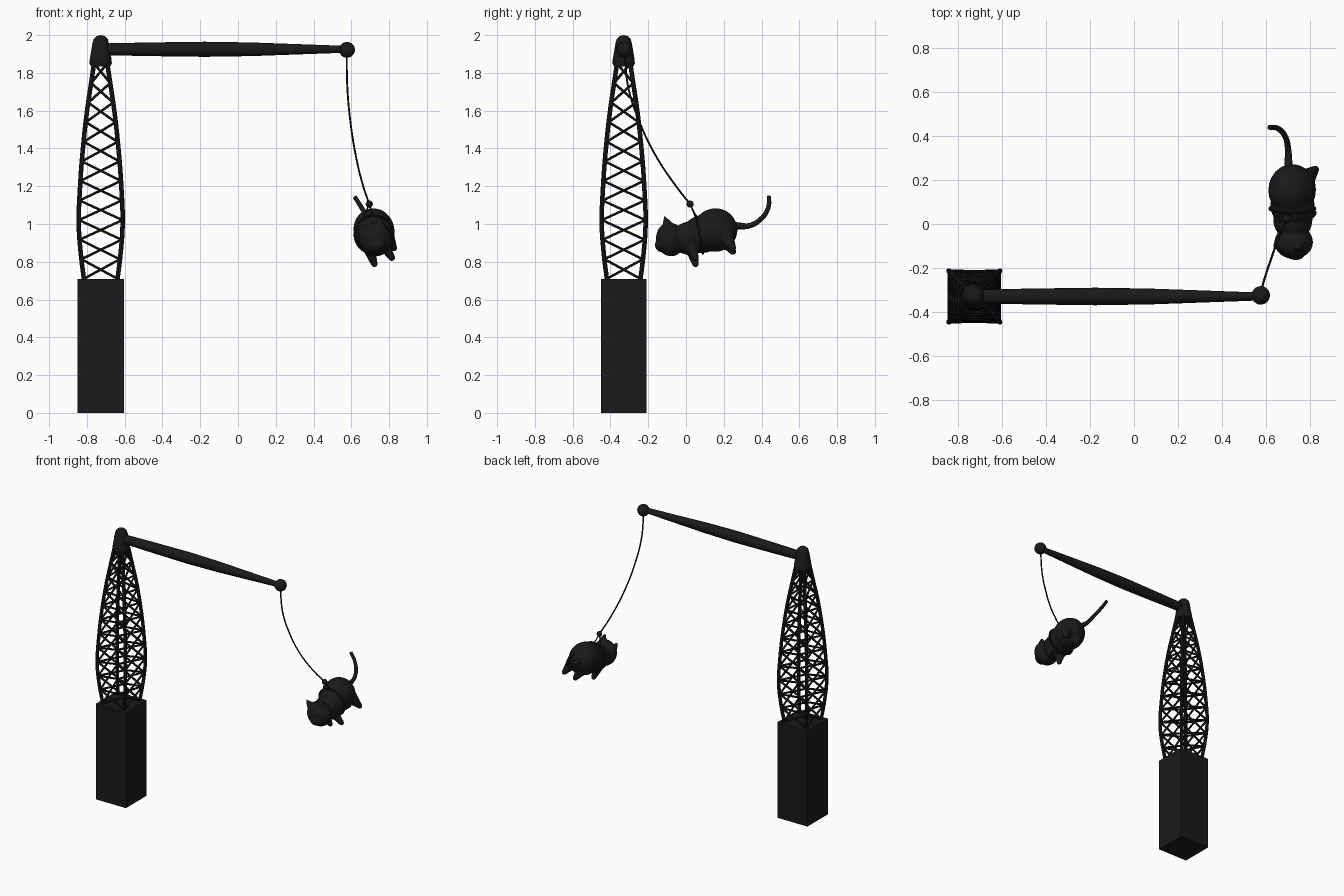
import bpy, bmesh, math
from mathutils import Vector, Matrix

if "Cube" in bpy.data.objects:
    bpy.data.objects.remove(bpy.data.objects["Cube"])

black = bpy.data.materials.new("black")
black.diffuse_color = (0.01, 0.01, 0.01, 1)
black.use_nodes = True
black.node_tree.nodes["Principled BSDF"].inputs["Base Color"].default_value = black.diffuse_color
CX, CY = -0.727, -0.33          # tower axis


def finish(ob, smooth=True):
    ob.data.materials.append(black)
    bpy.ops.object.select_all(action='DESELECT')
    ob.select_set(True)
    bpy.context.view_layer.objects.active = ob
    if ob.type == 'CURVE':
        bpy.ops.object.convert(target='MESH')
        ob = bpy.context.object
    if smooth:
        bpy.ops.object.shade_smooth_by_angle(angle=math.radians(40))
    return ob


def from_bmesh(name, bm, smooth=True):
    me = bpy.data.meshes.new(name)
    bm.to_mesh(me)
    bm.free()
    ob = bpy.data.objects.new(name, me)
    bpy.context.collection.objects.link(ob)
    return finish(ob, smooth)


def tubes(name, paths, r, radii=None, kind='BEZIER', res=2, cyclic=False):
    cu = bpy.data.curves.new(name, 'CURVE')
    cu.dimensions, cu.bevel_depth, cu.bevel_resolution = '3D', r, res
    cu.use_fill_caps, cu.resolution_u = True, 8
    for path in paths:
        sp = cu.splines.new(kind)
        pts = sp.bezier_points if kind == 'BEZIER' else sp.points
        pts.add(len(path) - 1)
        sp.use_cyclic_u = cyclic
        for i, (p, q) in enumerate(zip(pts, path)):
            if kind == 'BEZIER':
                p.co = q
                p.handle_left_type = p.handle_right_type = 'AUTO'
            else:
                p.co = (*q, 1)
            p.radius = radii[i] if radii else 1
    ob = bpy.data.objects.new(name, cu)
    bpy.context.collection.objects.link(ob)
    return finish(ob)


def lathe(name, profile, matrix, steps=28):
    bm = bmesh.new()
    vs = [bm.verts.new((r, 0, z)) for r, z in profile]
    es = [bm.edges.new(e) for e in zip(vs, vs[1:])]
    bmesh.ops.spin(bm, geom=vs + es, cent=(0, 0, 0), axis=(0, 0, 1),
                   angle=math.tau, steps=steps)
    bmesh.ops.remove_doubles(bm, verts=bm.verts, dist=1e-5)
    bmesh.ops.recalc_face_normals(bm, faces=bm.faces)
    bm.transform(matrix)
    return from_bmesh(name, bm)


def ellipsoid(bm, c, s, rot=Matrix()):
    m = Matrix.Translation(c) @ rot @ Matrix.Diagonal((*s, 1))
    bmesh.ops.create_uvsphere(bm, u_segments=24, v_segments=14, radius=1, matrix=m)


def ball(name, c, r):
    bm = bmesh.new()
    ellipsoid(bm, c, (r, r, r))
    return from_bmesh(name, bm)


# tower base block
bm = bmesh.new()
bmesh.ops.create_cube(bm, size=1, matrix=Matrix.Translation((CX, CY, 0.355))
                      @ Matrix.Diagonal((0.245, 0.24, 0.71, 1)))
from_bmesh("tower_base", bm, False)

# bulging lattice tower: half width by height
BULGE = [(0.70, 0.088), (0.85, 0.106), (1.0, 0.116), (1.2, 0.109),
         (1.4, 0.094), (1.6, 0.072), (1.75, 0.05), (1.87, 0.032)]


def half(z):
    for (z0, a), (z1, b) in zip(BULGE, BULGE[1:]):
        if z <= z1:
            return a + (b - a) * (z - z0) / (z1 - z0)
    return BULGE[-1][1]


CORNERS = [(-1, -1), (1, -1), (1, 1), (-1, 1)]


def corner(k, z):
    sx, sy = CORNERS[k % 4]
    return (CX + sx * half(z), CY + sy * half(z), z)


tubes("tower_legs", [[corner(k, z) for z, _ in BULGE] for k in range(4)], 0.012)
N = 11
levels = [0.71 + 1.14 * i / N for i in range(N + 1)]
braces = []
for k in range(4):
    for a, b in zip(levels, levels[1:]):
        braces += [[corner(k, a), corner(k + 1, b)], [corner(k + 1, a), corner(k, b)]]
tubes("tower_braces", braces, 0.0075, kind='POLY', res=1)

# tower cap
lathe("tower_cap", [(0, 1.835), (0.052, 1.835), (0.059, 1.85), (0.058, 1.87), (0.044, 1.955),
                    (0.037, 1.98), (0.022, 1.995), (0, 2.0)], Matrix.Translation((CX, CY, 0)))

# tapered boom and its end ball
lathe("boom", [(0, 0), (0.031, 0), (0.036, 0.25), (0.04, 0.55), (0.036, 0.8),
               (0.027, 1.05), (0.018, 1.3), (0, 1.3)],
      Matrix.Translation((-0.725, CY, 1.925)) @ Matrix.Rotation(math.pi / 2, 4, 'Y'))
ball("boom_end_ball", (0.577, -0.325, 1.922), 0.042)

# swinging string with clip
tubes("string", [[(0.575, -0.325, 1.9), (0.579, -0.305, 1.72), (0.594, -0.25, 1.55),
                  (0.622, -0.165, 1.37), (0.66, -0.06, 1.21), (0.695, 0.022, 1.105)]], 0.005)
ball("string_clip", (0.695, 0.022, 1.105), 0.019)

# animal axes: rolled to the side, nose slightly down
right = Vector((0.94, 0, 0.33))
fwd = Vector((0, -0.98, -0.18)).normalized()
up = right.cross(fwd).normalized()
right = fwd.cross(up).normalized()
R = Matrix((right, fwd, up)).transposed().to_4x4()   # local x right, y forward, z up
if R.to_3x3().determinant() < 0:
    right = -right
    R = Matrix((right, fwd, up)).transposed().to_4x4()
if up.z < 0:
    up = -up

bm = bmesh.new()
hips = Vector((0.72, 0.155, 0.968))
chest = Vector((0.723, 0.02, 0.925))
head = Vector((0.727, -0.083, 0.918))
ellipsoid(bm, hips, (0.108, 0.118, 0.116), R)
ellipsoid(bm, (hips + chest) / 2, (0.101, 0.11, 0.1), R)
ellipsoid(bm, chest, (0.09, 0.095, 0.088), R)
ellipsoid(bm, head, (0.088, 0.076, 0.09), R)
ellipsoid(bm, head + fwd * 0.052 - up * 0.022, (0.047, 0.034, 0.036), R)   # muzzle


def limb(a, b, r0, r1, n=9):
    for i in range(n + 1):
        r = r0 + (r1 - r0) * i / n
        ellipsoid(bm, Vector(a).lerp(Vector(b), i / n), (r, r, r))


# legs: front left, front right, back left, back right
limb((0.69, 0.025, 0.88), (0.722, 0.05, 0.789), 0.034, 0.018)
limb((0.765, 0.02, 0.9), (0.814, 0.05, 0.822), 0.034, 0.018)
limb((0.69, 0.2, 0.935), (0.735, 0.248, 0.854), 0.048, 0.018)
limb((0.775, 0.2, 0.955), (0.825, 0.248, 0.873), 0.048, 0.018)
# pointed ears
for s in (-1, 1):
    a = head + up * 0.06 + right * s * 0.046
    limb(a, a + up * 0.054 + right * s * 0.01 + fwd * 0.008, 0.028, 0.004)
body = from_bmesh("animal_body", bm)
rm = body.modifiers.new("blend", 'REMESH')
rm.mode, rm.voxel_size, rm.use_smooth_shade = 'VOXEL', 0.005, True
sm = body.modifiers.new("soften", 'SMOOTH')
sm.factor, sm.iterations = 0.5, 5

# curved tail
tubes("animal_tail", [[(0.705, 0.22, 0.995), (0.703, 0.28, 0.99), (0.702, 0.335, 0.991),
                       (0.69, 0.395, 1.025), (0.655, 0.435, 1.085), (0.617, 0.44, 1.145)]],
      0.013, radii=[1.8, 1.4, 1.1, 1.0, 0.95, 0.85], res=4)

# harness band around the belly, and two loops up to the clip
mid = Vector((0.721, 0.07, 0.944))
ring = [mid + right * 0.103 * math.cos(t) + up * 0.103 * math.sin(t)
        for t in (math.tau * i / 16 for i in range(16))]
tubes("harness_band", [ring], 0.006, cyclic=True)
tubes("harness_loops", [[(0.695, 0.022, 1.105), tuple(mid + up * 0.1 + right * s)]
                        for s in (-0.028, 0.028)], 0.004, kind='POLY')
